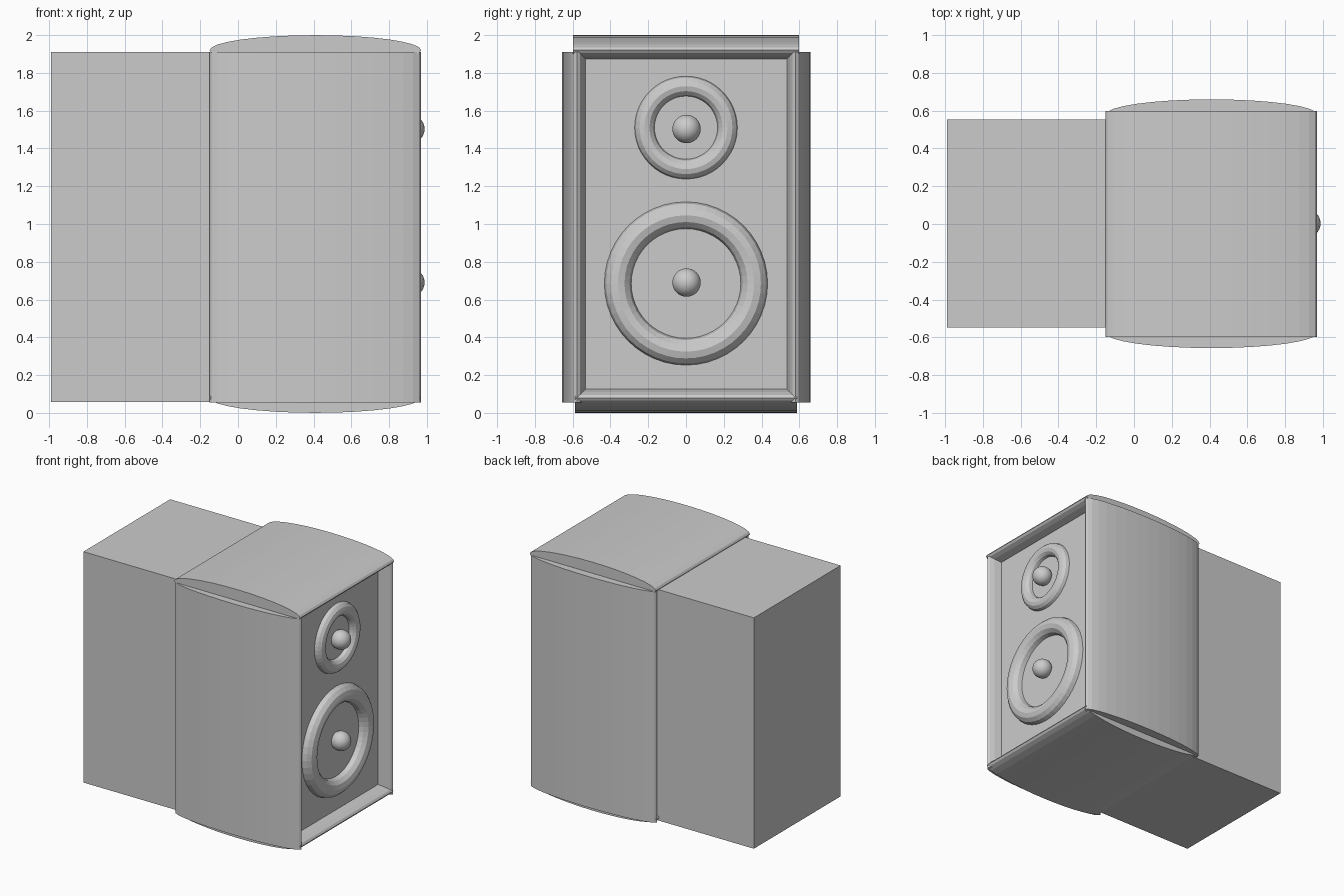
import bpy
from math import pi

if "Cube" in bpy.data.objects:
    bpy.data.objects.remove(bpy.data.objects["Cube"])

PANEL_X = 0.87            # plane of the recessed front baffle
BOW_X, BOW_R, BOW_T = 0.41, 0.56, 0.08


def box(name, lo, hi):
    mid = [(a + b) / 2 for a, b in zip(lo, hi)]
    bpy.ops.mesh.primitive_cube_add(size=1, location=mid)
    ob = bpy.context.object
    ob.name = name
    ob.scale = [b - a for a, b in zip(lo, hi)]


def bowed_panel(name, y, z, length, horizontal):
    # flattened elliptical cylinder, upright or lying along y
    bpy.ops.mesh.primitive_cylinder_add(vertices=32, radius=1, depth=1, location=(BOW_X, y, z))
    ob = bpy.context.object
    ob.name = name
    ob.scale = (BOW_R, BOW_T, length)
    if horizontal:
        ob.rotation_euler = (pi / 2, 0, 0)


def driver(name, z, cap_z, outer, inner):
    # surround ring half sunk in the baffle
    bpy.ops.mesh.primitive_torus_add(
        location=(PANEL_X, 0, z), rotation=(0, pi / 2, 0),
        major_segments=48, minor_segments=12,
        major_radius=(outer + inner) / 2, minor_radius=(outer - inner) / 2)
    bpy.context.object.name = name + "_ring"
    # round centre cap
    bpy.ops.mesh.primitive_uv_sphere_add(
        segments=32, ring_count=16, radius=0.075, location=(0.913, 0.003, cap_z))
    bpy.context.object.name = name + "_cap"
    bpy.ops.object.shade_smooth_by_angle()


# Cabinet
box("cabinet", (-0.99, -0.548, 0.057), (PANEL_X, 0.553, 1.911))

# Bowed cladding on the four sides
for side, y in (("left", -0.577), ("right", 0.58)):
    bowed_panel(side + "_panel", y, 0.983, 1.855, False)
bowed_panel("top_panel", 0, 1.92, 1.195, True)
bowed_panel("bottom_panel", 0, 0.08, 1.175, True)

# Speaker drivers
driver("woofer", 0.685, 0.69, 0.432, 0.29)
driver("tweeter", 1.51, 1.503, 0.272, 0.167)
